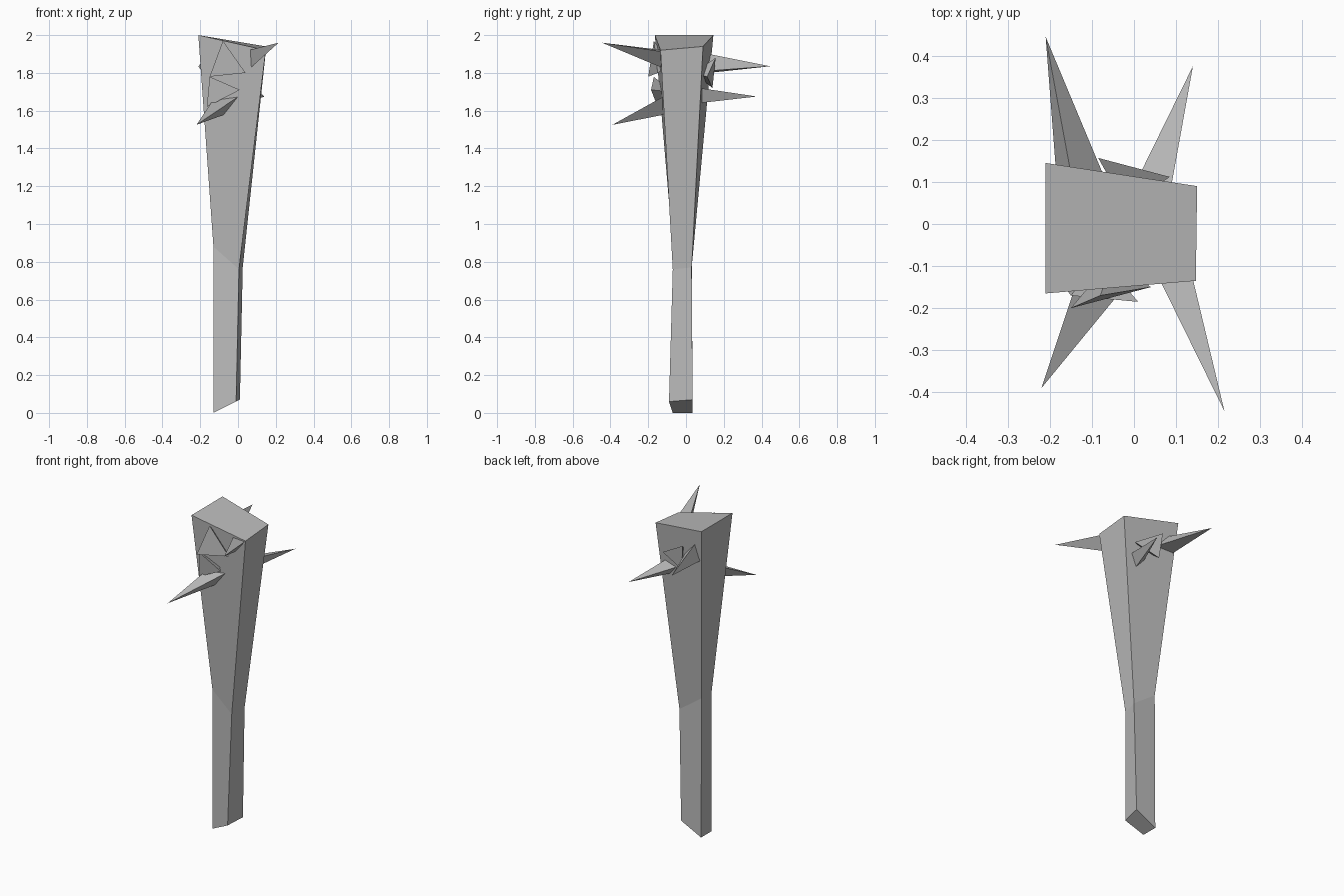
import bpy
import bmesh

default_cube = bpy.data.objects.get("Cube")
if default_cube:
    bpy.data.objects.remove(default_cube, do_unlink=True)

# Single flat colour
grey = bpy.data.materials.new("plain_grey")
grey.use_nodes = True
colour = (0.5, 0.5, 0.5, 1)
grey.diffuse_color = colour
grey.node_tree.nodes["Principled BSDF"].inputs["Base Color"].default_value = colour


def finish(name, bm):
    """Turn a bmesh into a flat shaded object with outward normals."""
    bmesh.ops.recalc_face_normals(bm, faces=bm.faces)
    mesh = bpy.data.meshes.new(name)
    bm.to_mesh(mesh)
    bm.free()
    mesh.materials.append(grey)
    obj = bpy.data.objects.new(name, mesh)
    bpy.context.collection.objects.link(obj)
    return obj


def loft(name, rings):
    """Bridge four-cornered rings from bottom to top and cap both ends."""
    bm = bmesh.new()
    loops = [[bm.verts.new(point) for point in ring] for ring in rings]
    for lower, upper in zip(loops, loops[1:]):
        for i in range(len(lower)):
            j = (i + 1) % len(lower)
            bm.faces.new((lower[i], lower[j], upper[j], upper[i]))
    bm.faces.new(loops[0])
    bm.faces.new(loops[-1])
    return finish(name, bm)


def shard(name, tip, *base):
    """Three-sided spike or chip: a tip joined to a sunken base triangle."""
    bm = bmesh.new()
    peak = bm.verts.new(tip)
    corners = [bm.verts.new(point) for point in base]
    bm.faces.new(corners)
    for i, corner in enumerate(corners):
        bm.faces.new((corner, corners[i - 1], peak))
    return finish(name, bm)


# Tapered club shaft: slanted foot, straight grip, flared head
foot = [(-.13, -.07, 0), (-.01, -.09, .06), (.01, .035, .07), (-.13, .035, 0)]
grip = [(-.13, -.07, .88), (.005, -.07, .76), (.025, .03, .77), (-.13, .03, .88)]
head = [(-.21, -.165, 2), (.147, -.135, 1.92), (.15, .09, 1.94), (-.21, .145, 2)]
loft("club_shaft", [foot, grip, head])

# Long spikes: tip first, then the base triangle
shard("front_upper_spike", (.215, -.445, 1.96),
      (.055, -.12, 1.92), (.06, -.11, 1.82), (.135, -.11, 1.91))
shard("front_lower_spike", (-.22, -.39, 1.525),
      (.01, -.11, 1.68), (-.13, -.12, 1.66), (-.07, -.11, 1.58))
shard("back_upper_spike", (-.21, .445, 1.835),
      (-.15, .12, 1.9), (-.185, .12, 1.8), (-.07, .11, 1.81))
shard("back_lower_spike", (.14, .375, 1.675),
      (0, .09, 1.7), (.085, .07, 1.72), (.05, .07, 1.64))

# Broken chips between the spikes, each with one corner sunk in the head
shard("front_upper_chip", (-.05, -.08, 1.84),
      (-.08, -.17, 1.97), (-.15, -.2, 1.78), (.04, -.15, 1.8))
shard("front_lower_chip", (-.08, -.08, 1.7),
      (.01, -.185, 1.71), (-.15, -.17, 1.78), (-.165, -.15, 1.62))
shard("back_chip", (-.02, .04, 1.8),
      (-.085, .157, 1.88), (.085, .112, 1.78), (-.07, .14, 1.72))
